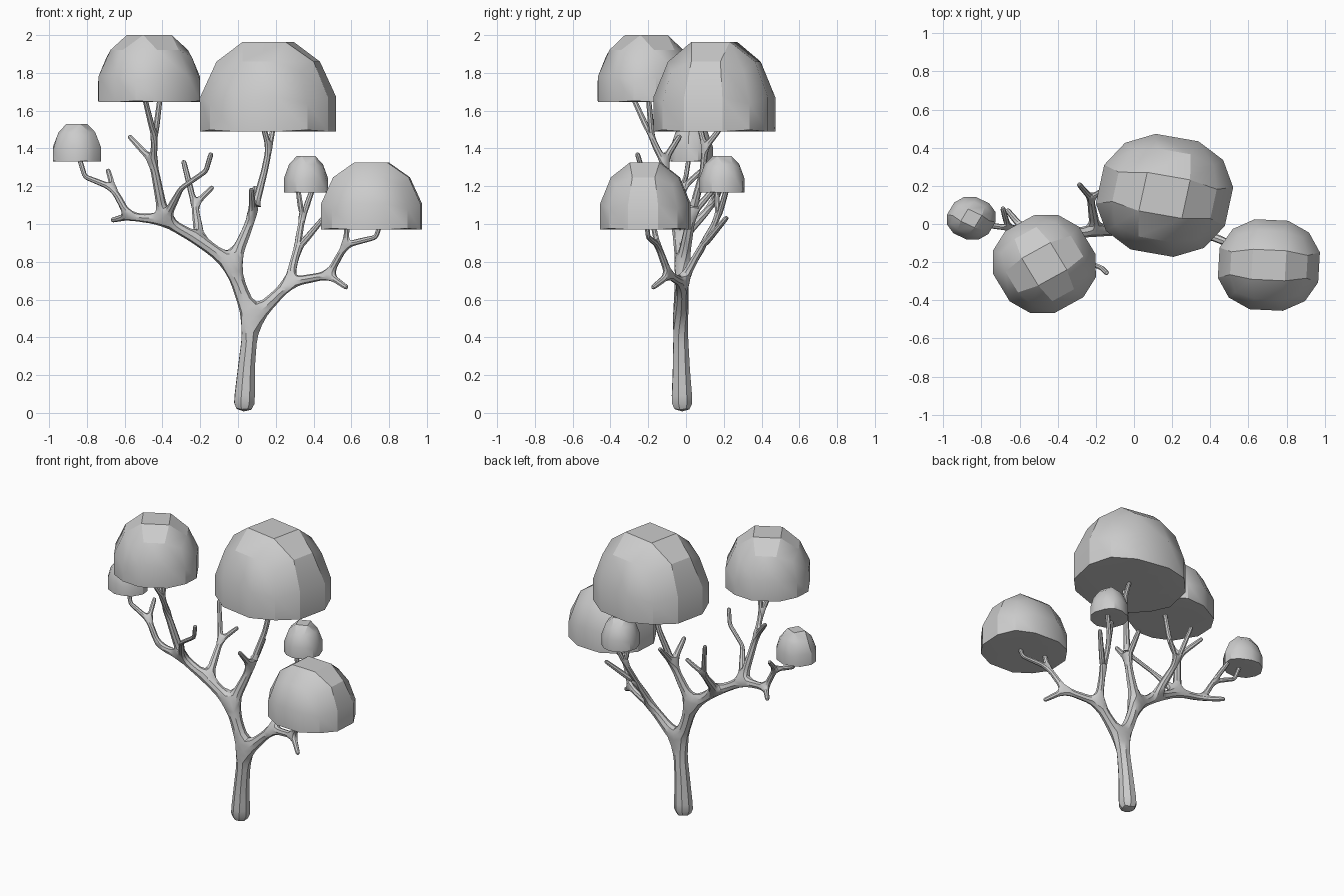
import bpy
import bmesh
from math import radians
from mathutils import Matrix

cube = bpy.data.objects.get("Cube")
if cube:
    bpy.data.objects.remove(cube, do_unlink=True)

# One pale grey for the whole tree
grey = bpy.data.materials.new("pale_grey")
grey.use_nodes = True
colour = (0.6, 0.6, 0.6, 1)
grey.diffuse_color = colour
grey.node_tree.nodes["Principled BSDF"].inputs["Base Color"].default_value = colour


def add_object(name, mesh):
    """Link a mesh as the only selected object."""
    ob = bpy.data.objects.new(name, mesh)
    bpy.context.collection.objects.link(ob)
    mesh.materials.append(grey)
    bpy.ops.object.select_all(action='DESELECT')
    ob.select_set(True)
    bpy.context.view_layer.objects.active = ob
    return ob


# Branch skeleton, grown limb by limb
joints = []
parents = []


def grow(parent, *points):
    """Add a chain of joints to a parent joint and return the last one."""
    for point in points:
        joints.append(point)
        parents.append(parent)
        parent = len(joints) - 1
    return parent


fork = grow(None, (.03, -.02, 0), (.045, -.025, .25), (.07, -.03, .48))

# Limb of the low wide crown
low = grow(fork, (.27, -.02, .69))
low_out = grow(low, (.48, -.09, .73))
grow(low_out, (.58, -.18, .66))
low_rise = grow(low_out, (.57, -.15, .89))
grow(low_rise, (.58, -.18, 1.02))
grow(low_rise, (.73, -.2, .93), (.76, -.21, 1.02))

# Limb of the small crown behind
back = grow(low, (.31, .07, .86))
grow(back, (.46, .22, 1.04))
back_stem = grow(back, (.34, .17, 1.03))
grow(back_stem, (.315, .16, 1.2))
grow(back_stem, (.4, .22, 1.2))

# Middle limb of the largest crown
middle = grow(fork, (-.03, -.02, .78))
tall = grow(middle, (.08, .03, 1.05))
grow(tall, (.07, -.09, 1.19))
grow(tall, (.09, .16, 1.2))
tall_top = grow(tall, (.14, .09, 1.28), (.165, .1, 1.4))
grow(tall_top, (.13, .07, 1.53))
grow(tall_top, (.19, .2, 1.53))

# Long side limb with its twigs
side = grow(middle, (-.2, -.04, .91))
side_back = grow(side, (-.23, .14, 1.1))
grow(side_back, (-.29, .21, 1.34))
grow(side_back, (-.13, .19, 1.2))
far = grow(side, (-.39, -.05, 1.02))
grow(far, (-.3, -.18, 1.19), (-.17, -.23, 1.28), (-.14, -.26, 1.38))

# Limb of the high crown
high = grow(far, (-.45, -.12, 1.33))
grow(high, (-.58, -.03, 1.47))
high_top = grow(high, (-.44, -.18, 1.45))
grow(high_top, (-.5, -.29, 1.69))
grow(high_top, (-.41, -.2, 1.69))

# Limb of the small outermost crown
outer = grow(far, (-.58, -.03, 1.04))
grow(outer, (-.67, .08, 1.02))
outer_rise = grow(outer, (-.66, -.02, 1.19))
grow(outer_rise, (-.69, .09, 1.29))
grow(outer_rise, (-.81, 0, 1.25), (-.85, .02, 1.38))

# A limb is as thick as the number of tips it carries asks for
tips = [0 if i in parents else 1 for i in range(len(joints))]
for i in reversed(range(1, len(joints))):
    tips[parents[i]] += tips[i]

mesh = bpy.data.meshes.new("trunk_and_branches")
mesh.from_pydata(joints, [(p, i) for i, p in enumerate(parents) if p is not None], [])
tree = add_object("trunk_and_branches", mesh)
skin = tree.modifiers.new("skin", 'SKIN')
skin.branch_smoothing = .3
for i, data in enumerate(mesh.skin_vertices[0].data):
    flare = max(0, 1 - joints[i][2] / joints[fork][2])
    radius = .014 * tips[i] ** .4 * (1 + .5 * flare ** 2)
    data.radius = (radius, radius)
    data.use_root = i == 0
tree.modifiers.new("rounding", 'SUBSURF').levels = 1
bpy.ops.object.convert(target='MESH')
bpy.ops.object.shade_smooth_by_angle(angle=radians(30))


# Crowns: a gridded ball with its lower half pressed nearly flat
def crown(name, centre, size, turn):
    """Centre is in the middle of the crown's bounding box."""
    bm = bmesh.new()
    bmesh.ops.create_cube(bm, size=2)
    bmesh.ops.subdivide_edges(bm, edges=bm.edges[:], cuts=2, use_grid_fill=True)
    spin = Matrix.Rotation(radians(turn), 3, 'Z')
    for v in bm.verts:
        v.co = spin @ v.co.normalized()
        if v.co.z < 0:
            v.co.z = max(v.co.z, -.3) / 4
    for axis in range(3):
        values = [v.co[axis] for v in bm.verts]
        low, high = min(values), max(values)
        for v in bm.verts:
            share = (v.co[axis] - low) / (high - low) - .5
            v.co[axis] = centre[axis] + share * size[axis]
    data = bpy.data.meshes.new(name)
    bm.to_mesh(data)
    bm.free()
    add_object(name, data)
    bpy.ops.object.shade_smooth_by_angle(angle=radians(30))


crown("largest_crown", (.16, .15, 1.727), (.72, .645, .475), -11)
crown("high_crown", (-.47, -.21, 1.823), (.54, .515, .355), 30)
crown("low_crown", (.707, -.215, 1.148), (.535, .48, .355), -3)
crown("outer_small_crown", (-.853, .03, 1.43), (.255, .225, .2), -28)
crown("back_small_crown", (.36, .19, 1.263), (.235, .24, .195), 20)
